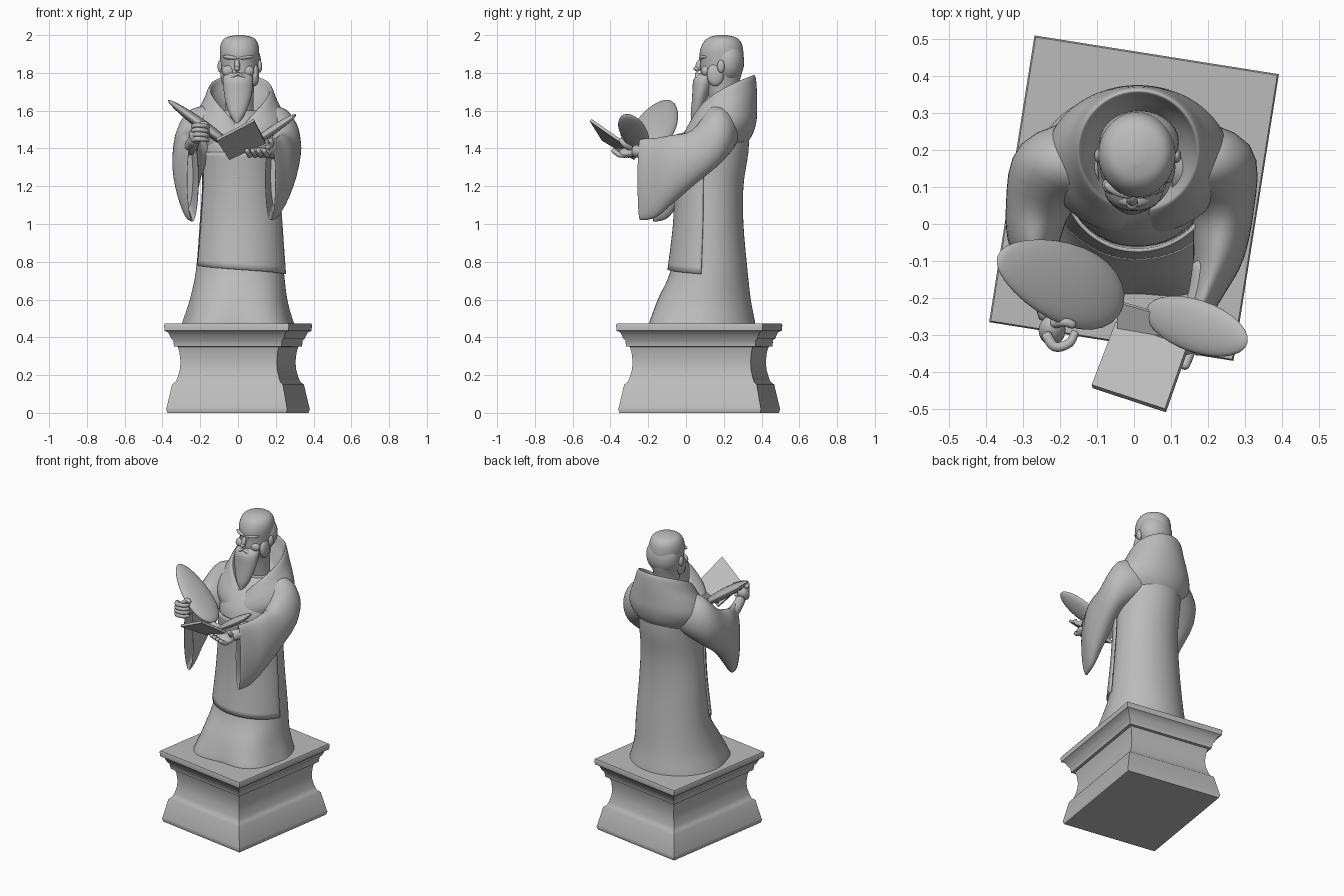
import bpy, bmesh, math
from mathutils import Vector, Matrix

if "Cube" in bpy.data.objects:
    bpy.data.objects.remove(bpy.data.objects["Cube"])

stone = bpy.data.materials.new("stone_grey")
stone.diffuse_color = (0.5, 0.5, 0.5, 1)
stone.use_nodes = True
stone.node_tree.nodes["Principled BSDF"].inputs["Base Color"].default_value = stone.diffuse_color


def finish(bm, name, angle=40):
    bmesh.ops.recalc_face_normals(bm, faces=bm.faces)
    me = bpy.data.meshes.new(name)
    bm.to_mesh(me)
    bm.free()
    ob = bpy.data.objects.new(name, me)
    bpy.context.collection.objects.link(ob)
    me.materials.append(stone)
    bpy.ops.object.select_all(action='DESELECT')
    bpy.context.view_layer.objects.active = ob
    ob.select_set(True)
    bpy.ops.object.shade_smooth_by_angle(angle=math.radians(angle))
    return ob


def spline(rows, sub):
    """Smooth interpolation through rows of numbers."""
    out = []
    for i in range(len(rows) - 1):
        p = [rows[max(i - 1, 0)], rows[i], rows[i + 1], rows[min(i + 2, len(rows) - 1)]]
        for k in range(sub):
            t = k / sub
            out.append([0.5 * (2 * b + (c - a) * t + (2 * a - 5 * b + 4 * c - d) * t * t
                               + (3 * b - a - 3 * c + d) * t ** 3) for a, b, c, d in zip(*p)])
    return out + [list(rows[-1])]


def loft(name, rings, caps=True, closed=True, angle=40):
    bm = bmesh.new()
    vs = [[bm.verts.new(p) for p in r] for r in rings]
    n = len(vs[0])
    for a, b in zip(vs, vs[1:]):
        for j in range(n if closed else n - 1):
            k = (j + 1) % n
            bm.faces.new((a[j], a[k], b[k], b[j]))
    if caps:
        bm.faces.new(vs[0])
        bm.faces.new(vs[-1])
    return finish(bm, name, angle)


def turn(n):
    return [2 * math.pi * j / n for j in range(n)]


def level_rings(rows, n=48, sub=4):
    """Rows: cx, cy, z, rx, ry."""
    return [[(cx + rx * math.cos(t), cy + ry * math.sin(t), z) for t in turn(n)]
            for cx, cy, z, rx, ry in spline(rows, sub)]


def blob(name, c, axes, taper=0.0):
    """Ellipsoid given by three half-axis vectors, optionally egg-shaped along the first."""
    bm = bmesh.new()
    bmesh.ops.create_uvsphere(bm, u_segments=28, v_segments=16, radius=1)
    u, v, w = (Vector(a) for a in axes)
    for p in bm.verts:
        x, y, z = p.co
        p.co = Vector(c) + u * x + (v * y + w * z) * (1 + taper * x)
    return finish(bm, name, 60)


def ball(name, c, r):
    return blob(name, c, ((r[0], 0, 0), (0, r[1], 0), (0, 0, r[2])))


def tube(name, pts, r0, r1):
    """Round tapering limb through points, with domed ends."""
    path = [Vector(p) for p in spline(pts, 5)]
    rings = []
    for i, p in enumerate(path):
        d = (path[min(i + 1, len(path) - 1)] - path[max(i - 1, 0)]).normalized()
        a = d.cross(Vector((0.3, 0.1, 1))).normalized()
        b = d.cross(a)
        f = i / (len(path) - 1)
        r = (r0 + (r1 - r0) * f) * (0.6 if i in (0, len(path) - 1) else 1)
        rings.append([p + a * r * math.cos(t) + b * r * math.sin(t) for t in turn(12)])
    return loft(name, rings, angle=60)


# pedestal: moulded rectangular block, turned slightly (height, inset)
rot = Matrix.Rotation(math.radians(-9), 3, 'Z')
mould = [(0, .016), (.02, .01), (.03, .013), (.15, .038), (.165, .055), (.19, .064), (.23, .074),
         (.27, .077), (.32, .072), (.35, .064), (.352, .047), (.385, .043), (.395, .033),
         (.425, .021), (.435, .003), (.465, 0), (.472, .004)]
loft("pedestal", [[rot @ Vector((sx * (.335 - i), sy * (.393 - i), z)) + Vector((0, .07, 0))
                   for sx, sy in ((-1, -1), (1, -1), (1, 1), (-1, 1))] for z, i in mould], angle=40)

# robe: flared skirt with soft folds at the hem
robe = [(0, .075, .47, .298, .292), (0, .077, .50, .288, .285), (.003, .09, .6, .258, .253),
        (.01, .122, .76, .232, .203), (.01, .126, 1.0, .213, .178), (.01, .128, 1.2, .2, .176),
        (.01, .135, 1.38, .2, .195), (.01, .165, 1.5, .19, .165), (.01, .2, 1.6, .1, .1)]
rings = level_rings(robe, 72)
for r in rings:
    fold = max(0, (.8 - r[0][2]) / .33) ** 1.5 * .028
    for j, (x, y, z) in enumerate(r):
        t = turn(72)[j]
        k = fold * max(0, -math.sin(t)) * math.cos(4 * t + math.pi)
        r[j] = (x + k * math.cos(t), y + k * math.sin(t), z)
loft("robe", rings)

# tabard: front panel lying over the robe, its hem dropping towards the right side
panel = []
for cx, cy, z, rx, ry in spline(robe[3:7], 5):
    row = []
    for j in range(31):
        f = j / 30
        t = math.radians(200 + 149 * f)
        lift = .004 + .008 * min(1, f * 3)
        drop = (.02 - .045 * f) * max(0, (1.0 - z) / .24)
        row.append((cx + (rx + lift) * math.cos(t), cy + (ry + lift) * math.sin(t), z + drop))
    panel.append(row)
tab = loft("tabard", panel, caps=False, closed=False)
mod = tab.modifiers.new("thickness", 'SOLIDIFY')
mod.thickness = .01
mod.offset = 0

# soft drooping folds across the waist
for k in range(2):
    z = 1.25 + .05 * k
    tube("waist_fold", [(.01 + .2 * math.sin(a), .13 - .186 * math.cos(a), z + .05 * a * a)
                        for a in (-.75, -.4, 0, .4, .75)], .012, .012)

# hood and shoulder cape: tilted rings (cx, cy, rx, ry, front height, back height)
cape = [(.01, .155, .19, .17, 1.33, 1.43), (.01, .165, .232, .19, 1.37, 1.48),
        (.01, .172, .25, .202, 1.41, 1.55), (.01, .178, .23, .198, 1.44, 1.63),
        (.012, .188, .195, .187, 1.465, 1.71), (.012, .197, .172, .172, 1.49, 1.775),
        (.012, .198, .158, .158, 1.495, 1.785), (.012, .2, .142, .142, 1.475, 1.73),
        (.012, .2, .08, .1, 1.46, 1.62)]
loft("hood", [[(cx + rx * math.cos(t), cy + ry * math.sin(t),
                zf + (zb - zf) * ((1 + math.sin(t)) / 2) ** .4) for t in turn(72)]
              for cx, cy, rx, ry, zf, zb in spline(cape, 4)], angle=60)


# wide hollow sleeves (x, y, z, half width, half height, yaw)
def sleeve(name, rows, s):
    x, y, z, w, h, a = rows[-1]
    rows = rows + [(x, y + .003, z, w * .72, h * .94, a), (x + .02, y + .1, z + .02, w * .7, h * .75, a)]
    rings = []
    for x, y, z, w, h, a in spline(rows, 4):
        c, n = math.cos(math.radians(a)), math.sin(math.radians(a))
        rings.append([(s * (x + w * c * math.cos(t)), y + w * n * math.cos(t), z + h * math.sin(t))
                      for t in turn(36)])
    loft(name, rings, angle=55)


sleeve("left_sleeve", [(.11, .18, 1.50, .11, .12, -95), (.225, .14, 1.455, .115, .16, -140),
                       (.24, .03, 1.345, .085, .15, -175), (.228, -.08, 1.285, .07, .185, -195),
                       (.203, -.16, 1.245, .052, .21, -205), (.175, -.235, 1.235, .035, .215, -205)], 1)
sleeve("right_sleeve", [(.10, .18, 1.50, .11, .12, -95), (.22, .14, 1.455, .115, .16, -138),
                        (.26, .04, 1.355, .088, .152, -170), (.27, -.04, 1.29, .072, .188, -182),
                        (.263, -.1, 1.245, .053, .215, -192), (.243, -.165, 1.235, .036, .222, -195)], -1)

# head and neck (front y, half width, back y, height)
skull = [(.14, .075, .27, 1.56), (.115, .075, .27, 1.69), (.085, .082, .285, 1.76), (.077, .092, .296, 1.80),
         (.077, .1, .302, 1.85), (.072, .103, .304, 1.89), (.076, .104, .302, 1.925),
         (.092, .095, .292, 1.962), (.12, .072, .266, 1.987), (.165, .02, .215, 2.0)]
loft("head", level_rings([(.008, (f + b) / 2, z, w, (b - f) / 2) for f, w, b, z in skull], 40), angle=60)
ball("hair", (.014, .222, 1.86), (.108, .086, .115))
blob("nose", (-.005, .068, 1.84), ((0, -.008, -.034), (.015, 0, 0), (0, .018, 0)), -.0)
ball("nose_tip", (-.005, .057, 1.822), (.016, .018, .012))
for s in (-1, 1):
    blob("brow", (s * .042, .092, 1.882), ((.04, s * .014, s * .004), (0, .018, 0), (0, 0, .012)))
    ball("cheek", (s * .052, .105, 1.81), (.034, .026, .03))
    ball("sideburn", (.01 + s * .08, .155, 1.79), (.022, .045, .06))
    ball("ear", (.01 + s * .104, .185, 1.835), (.014, .02, .034))
    blob("moustache", (s * .026, .068, 1.782), ((.036, s * .012, -s * .018), (0, .018, 0), (0, 0, .011)))

# long pointed beard
loft("beard", level_rings([(0, .125, 1.80, .07, .05), (0, .098, 1.765, .08, .058),
                           (0, .08, 1.70, .075, .046), (-.002, .068, 1.64, .062, .038),
                           (-.004, .055, 1.58, .04, .03), (-.004, .04, 1.53, .006, .008)], 28), angle=60)


# open book: two bulging oval leaves, a square board and a spine strip
def leaf(name, c, u, n, half, width, thick, taper):
    u, n = Vector(u).normalized(), Vector(n).normalized()
    blob(name, c, (u * half, n.cross(u) * width, n * thick), taper)


leaf("large_leaf", (-.2, -.155, 1.53), (.34, -.13, -.25), (.25, 0, .34), .222, .108, .03, .2)
leaf("small_leaf", (.17, -.277, 1.487), (.28, -.09, .19), (-.19, 0, .28), .172, .072, .023, 0)


def plate(name, corners, thick):
    p = [Vector(c) for c in corners]
    n = (p[1] - p[0]).cross(p[3] - p[0]).normalized() * thick / 2
    loft(name, [[q - n for q in p], [q + n for q in p]], angle=20)


plate("book_board", [(.085, -.505, 1.55), (-.113, -.44, 1.447), (-.048, -.27, 1.345), (.145, -.335, 1.432)], .016)
plate("book_spine", [(-.045, -.21, 1.41), (-.045, -.28, 1.365), (.07, -.30, 1.40), (.06, -.24, 1.41)], .01)

# left hand: palm up beneath the book
tube("left_forearm", [(.2, -.1, 1.38), (.18, -.2, 1.385), (.14, -.28, 1.385)], .042, .032)
blob("left_palm", (.12, -.305, 1.38), ((.05, -.035, -.008), (.03, .042, 0), (0, 0, .027)))
for k in range(4):
    x, y = .15 - .03 * k, -.35 + .012 * k
    tube("left_finger", [(x + .005, y + .05, 1.372), (x, y, 1.366), (x - .015, y - .04, 1.395)], .017, .012)
tube("left_thumb", [(.15, -.29, 1.4), (.178, -.325, 1.42), (.17, -.35, 1.45)], .016, .012)

# right hand: curled round the edge of the large leaf
tube("right_forearm", [(-.25, -.06, 1.40), (-.245, -.17, 1.42), (-.225, -.26, 1.455)], .04, .03)
blob("right_palm", (-.222, -.288, 1.47), ((.035, 0, .01), (0, .04, .012), (-.01, 0, .042)))
for k in range(4):
    z = 1.515 - .024 * k
    tube("right_finger", [(-.24, -.295, z), (-.215, -.332, z + .008), (-.175, -.322, z + .004),
                          (-.158, -.29, z)], .015, .011)
tube("right_thumb", [(-.22, -.27, 1.50), (-.19, -.265, 1.53), (-.16, -.275, 1.525)], .015, .011)
